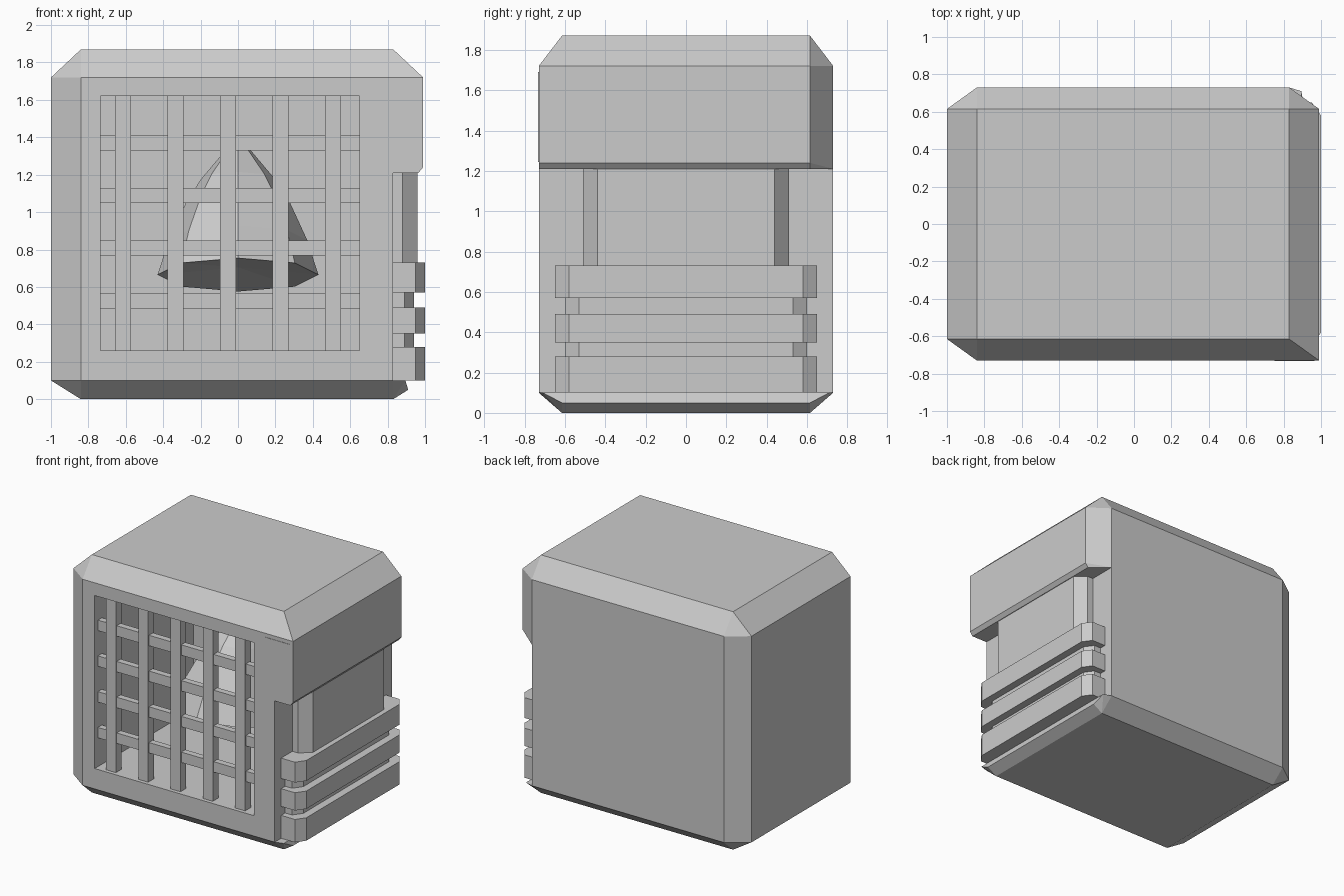
import bpy, bmesh, math
from mathutils import Matrix

if "Cube" in bpy.data.objects:
    bpy.data.objects.remove(bpy.data.objects["Cube"], do_unlink=True)

grey = bpy.data.materials.new("plain_grey")
grey.use_nodes = True
COLOUR = (0.6, 0.6, 0.6, 1)
grey.diffuse_color = COLOUR
grey.node_tree.nodes["Principled BSDF"].inputs["Base Color"].default_value = COLOUR


def finish(bm, name):
    bmesh.ops.recalc_face_normals(bm, faces=bm.faces)
    mesh = bpy.data.meshes.new(name)
    bm.to_mesh(mesh)
    bm.free()
    mesh.materials.append(grey)
    obj = bpy.data.objects.new(name, mesh)
    bpy.context.collection.objects.link(obj)
    return obj


def hull(name, points):
    """Convex solid around a few corner points."""
    bm = bmesh.new()
    for p in points:
        bm.verts.new(p)
    bmesh.ops.convex_hull(bm, input=bm.verts)
    bmesh.ops.dissolve_limit(bm, angle_limit=0.01, verts=bm.verts, edges=bm.edges)
    return finish(bm, name)


def box(name, x, y, z):
    return hull(name, [(i, j, k) for i in x for j in y for k in z])


def side_block(name, x_edge, x_out, y_edge, y_flat, z):
    """Slab on the side wall with its two outer vertical edges chamfered."""
    plan = [(WALL, y_edge), (x_edge, y_edge), (x_out, y_flat)]
    return hull(name, [(px, s * py, k) for px, py in plan for s in (-1, 1) for k in z])


# Main dimensions
WALL, FLAT_X, HALF_Y, FLAT_Y = 0.83, -0.84, 0.73, 0.615
TOP, SHOULDER, HEM = 1.87, 1.72, 0.1

# Chamfered main case, flat on its left wall
corners = []
for s in (-1, 1):
    for z_edge, z_end in ((HEM, 0), (SHOULDER, TOP)):
        corners += [(-1, s * FLAT_Y, z_edge), (FLAT_X, s * HALF_Y, z_edge),
                    (FLAT_X, s * FLAT_Y, z_end), (WALL, s * HALF_Y, z_edge),
                    (WALL, s * FLAT_Y, z_end)]
case = hull("case", corners)

# Hollow chamber opening at the front
OPEN_X, OPEN_Z = (-0.735, 0.65), (0.26, 1.62)
cutter = box("chamber_cutter", OPEN_X, (-0.9, 0.5), OPEN_Z)
cutter.hide_render = True
cut = case.modifiers.new("chamber", "BOOLEAN")
cut.operation, cut.solver, cut.object = "DIFFERENCE", "EXACT", cutter
bpy.context.view_layer.objects.active = case
bpy.ops.object.modifier_apply(modifier=cut.name)
bpy.data.objects.remove(cutter, do_unlink=True)

# Overhanging hood, square at the front and chamfered at the back
LIP, RIM = 1.21, 1.24
hood = [(WALL, s * y, z) for s in (-1, 1)
        for y, z in ((FLAT_Y, TOP), (HALF_Y, SHOULDER), (HALF_Y, LIP))]
for y in (-HALF_Y, FLAT_Y):
    hood += [(0.99, y, SHOULDER), (0.99, y, RIM), (0.965, y, LIP)]
hull("hood", hood)

# Chamfered foot ledge
hull("foot_ledge", [(x, s * y, z) for s in (-1, 1) for x, y, z in
                    ((WALL, FLAT_Y, 0), (WALL, HALF_Y, HEM),
                     (0.91, FLAT_Y, 0.05), (0.895, 0.71, HEM))])

# Side pillar, vent core and three vent fins
side_block("pillar", 0.88, 0.96, 0.51, 0.44, (0.7, LIP))
side_block("vent_core", 0.89, 0.94, 0.6, 0.53, (HEM, 0.72))
for i, z in enumerate(((HEM, 0.28), (0.35, 0.49), (0.57, 0.73))):
    side_block(f"vent_fin_{i + 1}", 0.95, 1.0, 0.65, 0.58, z)

# Front grille
for i in range(5):
    x = -0.615 + i * 0.281
    box(f"upright_bar_{i + 1}", (x - 0.043, x + 0.043), (-0.7, -0.63), OPEN_Z)
for i in range(4):
    z = 0.527 + i * 0.281
    box(f"cross_bar_{i + 1}", OPEN_X, (-0.69, -0.64), (z - 0.041, z + 0.041))

# Small plate beside the grille
box("front_plate", (0.75, 0.965), (-0.733, -0.728), (1.245, 1.69))

# Tilted faceted bell in the chamber
SIDES = 8
bm = bmesh.new()
rings = []
for r, z in ((0.43, 0), (0.37, 0.19), (0.28, 0.39), (0.2, 0.52), (0.06, 0.69)):
    rings.append([bm.verts.new((r * math.cos(a), r * math.sin(a), z))
                  for a in (2 * math.pi * k / SIDES for k in range(SIDES))])
for low, high in zip(rings, rings[1:]):
    for k in range(SIDES):
        n = (k + 1) % SIDES
        bm.faces.new((low[k], low[n], high[n], high[k]))
bm.faces.new(rings[-1])
hub = bm.verts.new((0, 0, 0.04))
for k in range(SIDES):
    bm.faces.new((rings[0][(k + 1) % SIDES], rings[0][k], hub))
bmesh.ops.rotate(bm, verts=bm.verts, matrix=Matrix.Rotation(math.radians(-12), 3, "X"))
bmesh.ops.translate(bm, verts=bm.verts, vec=(0, -0.1, 0.665))
finish(bm, "bell")
